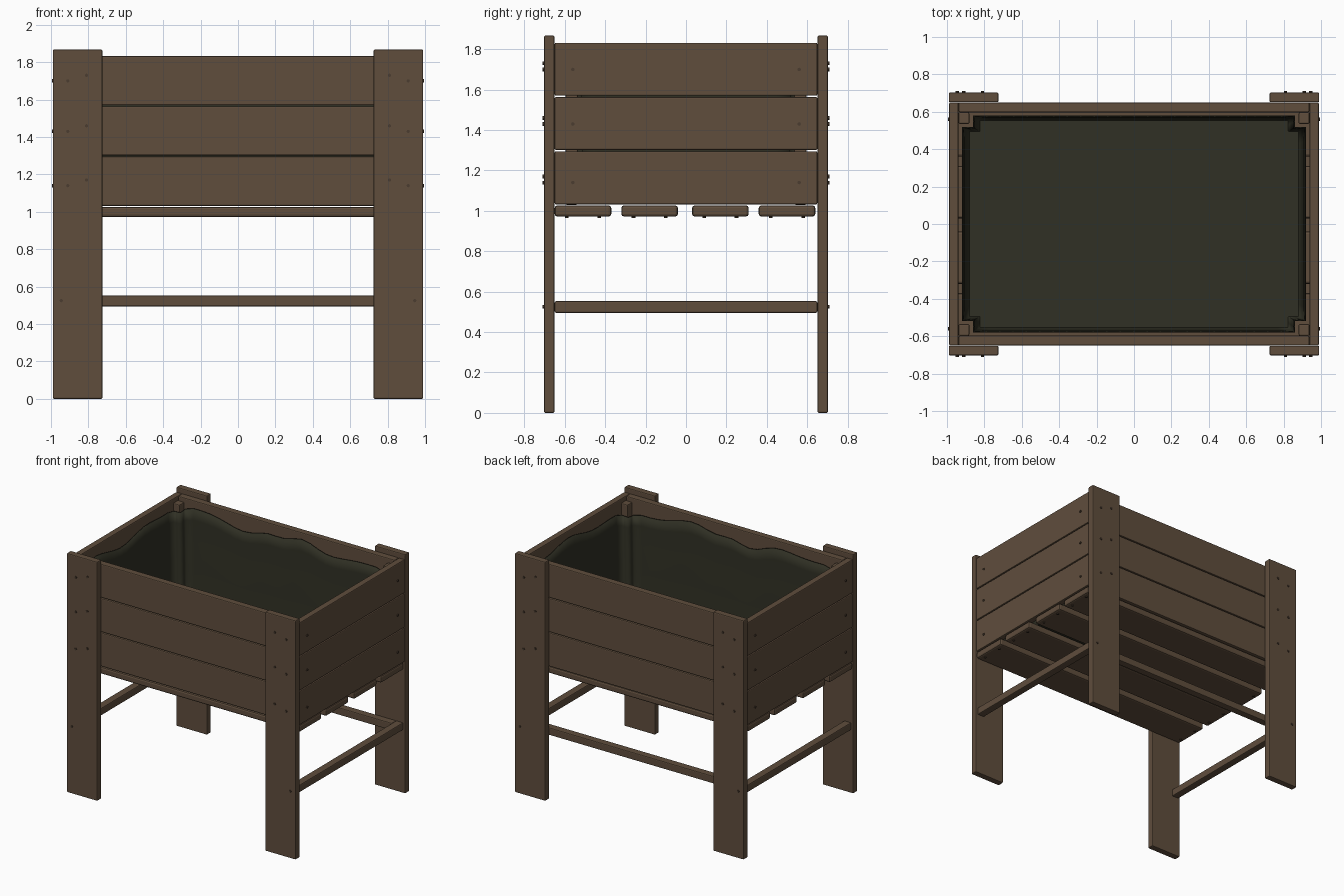
import bpy, bmesh, math
from mathutils import Matrix

if "Cube" in bpy.data.objects:
    bpy.data.objects.remove(bpy.data.objects["Cube"])


def material(name, rgb):
    m = bpy.data.materials.new(name)
    m.diffuse_color = (*rgb, 1)
    m.use_nodes = True
    m.node_tree.nodes["Principled BSDF"].inputs["Base Color"].default_value = m.diffuse_color
    return m


WOOD = material("brown wood", (0.115, 0.075, 0.046))
SCREW = material("dark screw", (0.07, 0.046, 0.03))
LINER = material("dark green cloth", (0.03, 0.03, 0.018))


def finish(bm, name, mat):
    me = bpy.data.meshes.new(name)
    bm.to_mesh(me)
    bm.free()
    me.materials.append(mat)
    ob = bpy.data.objects.new(name, me)
    bpy.context.collection.objects.link(ob)
    return ob


def box(name, x, y, z, bevel=0.007):
    """Softened plank from (min, max) ranges."""
    bm = bmesh.new()
    bmesh.ops.create_cube(bm, size=1)
    for v in bm.verts:
        for i, r in enumerate((x, y, z)):
            v.co[i] = (r[0] + r[1]) / 2 + v.co[i] * (r[1] - r[0])
    ob = finish(bm, name, WOOD)
    b = ob.modifiers.new("soft edges", 'BEVEL')
    b.width = bevel
    b.segments = 2
    return ob


def span(s, a, b):
    return tuple(sorted((s * a, s * b)))


ROWS = ((1.032, 1.295), (1.301, 1.564), (1.570, 1.832))

# Legs, inner corner posts
for sx in (-1, 1):
    for sy in (-1, 1):
        box("leg", span(sx, 0.725, 0.99), span(sy, 0.651, 0.703), (0, 1.868))
        box("corner_post", span(sx, 0.88, 0.938), span(sy, 0.535, 0.597), (1.03, 1.80))

# Box wall boards
for s in (-1, 1):
    for z in ROWS:
        box("long_board", (-0.937, 0.937), span(s, 0.597, 0.65), z)
        box("end_board", span(s, 0.938, 0.988), (-0.65, 0.65), z)

# Floor slats
SLATS = ((-0.65, -0.37), (-0.32, -0.04), (0.03, 0.31), (0.36, 0.64))
for y in SLATS:
    box("floor_slat", (-0.985, 0.985), y, (0.972, 1.027), 0.013)

# Stretchers: both ends and the back
for s in (-1, 1):
    box("side_stretcher", span(s, 0.915, 0.975), (-0.65, 0.65), (0.495, 0.553))
box("back_stretcher", (-0.915, 0.915), (0.592, 0.65), (0.495, 0.553))

# Screw heads
screws = bmesh.new()


def screw(p, axis):
    rot = {'x': Matrix.Rotation(math.pi / 2, 4, 'Y'),
           'y': Matrix.Rotation(math.pi / 2, 4, 'X'), 'z': Matrix()}[axis]
    bmesh.ops.create_cone(screws, cap_ends=True, segments=8, radius1=0.009, radius2=0.009,
                          depth=0.014, matrix=Matrix.Translation(p) @ rot)


for sx in (-1, 1):
    for sy in (-1, 1):
        for z in (1.14, 1.43, 1.70):
            screw((sx * 0.91, sy * 0.703, z), 'y')
            screw((sx * 0.81, sy * 0.703, z + 0.03), 'y')
            screw((sx * 0.988, sy * 0.56, z), 'x')
        screw((sx * 0.945, sy * 0.703, 0.525), 'y')
    for y0, y1 in SLATS:
        for y in (y0 + 0.06, y1 - 0.06):
            screw((sx * 0.95, y, 0.972), 'z')
finish(screws, "screws", SCREW)

# Cloth liner: notched around the posts, wavy top rim, flat floor
X, Y, NX, NY = 0.924, 0.583, 0.866, 0.521
quarter = [(X, NY), (NX, NY), (NX, Y)]
corners = (quarter + [(-x, y) for x, y in reversed(quarter)]
           + [(-x, -y) for x, y in quarter] + [(x, -y) for x, y in reversed(quarter)])
loop = []
for (ax, ay), (bx, by) in zip(corners, corners[1:] + corners[:1]):
    n = max(2, int(math.hypot(bx - ax, by - ay) / 0.07))
    loop += [(ax + (bx - ax) * i / n, ay + (by - ay) * i / n) for i in range(n)]

bm = bmesh.new()
rings = []
LEVELS = ((0, 0.955), (0.03, 0.968), (0.12, 0.977), (0.35, 0.982), (0.65, 0.988), (0.88, 0.995), (1, 0.993))
for t, k in LEVELS:
    ring = []
    for x, y in loop:
        a = math.atan2(y, x)
        rim = 1.755 + 0.025 * math.sin(5 * a + 0.8) + 0.015 * math.sin(11 * a)
        if abs(x) > 0.82 and abs(y) > 0.48:
            rim -= 0.02
        ring.append(bm.verts.new((x * k, y * k, 1.04 + (rim - 1.04) * t)))
    rings.append(ring)
N = len(loop)
for lo, hi in zip(rings, rings[1:]):
    for i in range(N):
        j = (i + 1) % N
        bm.faces.new((lo[i], lo[j], hi[j], hi[i]))
bm.faces.new(list(reversed(rings[0])))
for f in bm.faces:
    f.smooth = len(f.verts) == 4
for e in bm.edges:
    if len(e.link_faces) == 2 and e.calc_face_angle() > 0.9:
        e.smooth = False
liner = finish(bm, "cloth_liner", LINER)
thick = liner.modifiers.new("cloth thickness", 'SOLIDIFY')
thick.thickness = 0.006
